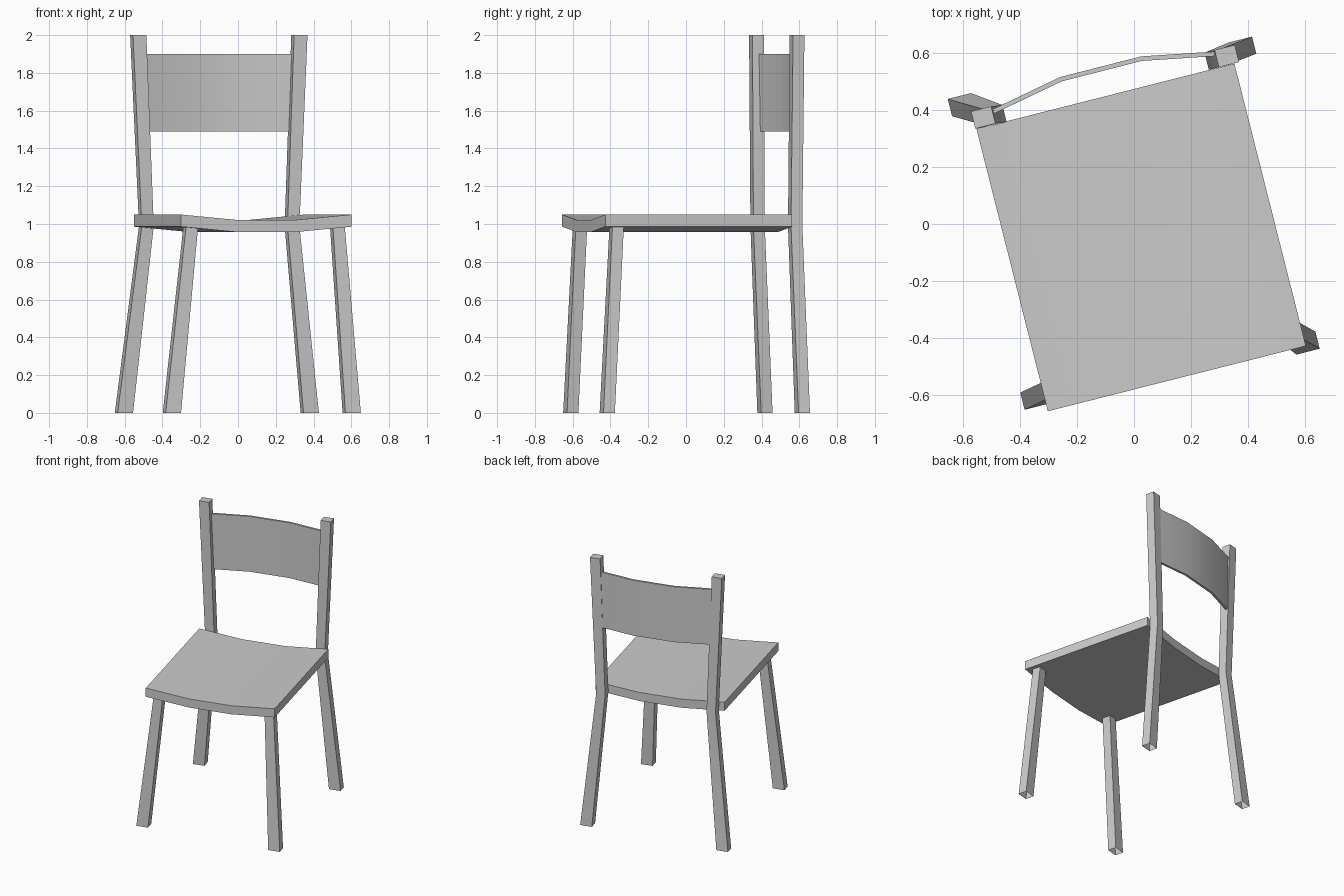
import bpy, bmesh
from math import radians
from mathutils import Vector, Matrix

cube = bpy.data.objects.get("Cube")
if cube:
    bpy.data.objects.remove(cube, do_unlink=True)

grey = bpy.data.materials.new("plain_grey")
grey.use_nodes = True
grey.diffuse_color = (0.6, 0.6, 0.6, 1)
grey.node_tree.nodes["Principled BSDF"].inputs["Base Color"].default_value = (0.6, 0.6, 0.6, 1)

# The whole chair is turned a little about the vertical axis
TURN = Matrix.Rotation(radians(14.2), 3, 'Z')
SIDE, BACK, UP = TURN @ Vector((1, 0, 0)), TURN @ Vector((0, 1, 0)), Vector((0, 0, 1))


def ring(centre, a, b):
    """Rectangle around a centre, spanned by two half-size vectors."""
    c = Vector(centre)
    return [c - a - b, c + a - b, c + a + b, c - a + b]


def loft(name, rings, cap_start=True):
    """Skin a row of rectangles into one beam."""
    bm = bmesh.new()
    loops = [[bm.verts.new(p) for p in r] for r in rings]
    for lo, hi in zip(loops, loops[1:]):
        for i in range(4):
            j = (i + 1) % 4
            bm.faces.new((lo[i], lo[j], hi[j], hi[i]))
    bm.faces.new(loops[-1])
    if cap_start:
        bm.faces.new(loops[0][::-1])
    bmesh.ops.recalc_face_normals(bm, faces=bm.faces[:])
    mesh = bpy.data.meshes.new(name)
    bm.to_mesh(mesh)
    bm.free()
    mesh.materials.append(grey)
    obj = bpy.data.objects.new(name, mesh)
    bpy.context.collection.objects.link(obj)
    bpy.ops.object.select_all(action='DESELECT')
    obj.select_set(True)
    bpy.context.view_layer.objects.active = obj
    bpy.ops.object.shade_smooth_by_angle(angle=radians(30))
    return obj


# Legs: centre points from foot to top, open at the foot
legs = {
    "front_left_leg": [(0.602, -0.417, 0), (0.526, -0.367, 0.99)],
    "front_right_leg": [(-0.35, -0.61, 0), (-0.25, -0.561, 0.99)],
    "back_left_leg": [(0.38, 0.616, 0), (0.286, 0.578, 0.99), (0.325, 0.588, 2)],
    "back_right_leg": [(-0.604, 0.418, 0), (-0.485, 0.379, 0.99), (-0.528, 0.373, 2)],
}
WIDTHS = (0.084, 0.065, 0.073)
for name, path in legs.items():
    loft(name, [ring(p, SIDE * w / 2, BACK * 0.031) for p, w in zip(path, WIDTHS)],
         cap_start=False)

# Seat: a slab that dips across its width in three facets
seat_centre = Vector((0.025, -0.047, 0))
seat_rings = []
for k in range(4):
    height = 1.018 if k in (0, 3) else 0.989
    c = seat_centre + SIDE * 0.932 * (k / 3 - 0.5) + UP * height
    seat_rings.append(ring(c, BACK * 0.51, UP * 0.032))
loft("seat", seat_rings)

# Backrest: a thin bowed panel between the two posts
bow = [(-0.495, 0.393), (-0.256, 0.507), (0.026, 0.579), (0.285, 0.596)]
pts = [Vector((x, y, 1.695)) for x, y in bow]
rest_rings = []
for k, p in enumerate(pts):
    along = pts[min(k + 1, 3)] - pts[max(k - 1, 0)]
    rest_rings.append(ring(p, UP.cross(along).normalized() * 0.008, UP * 0.206))
loft("backrest", rest_rings)
